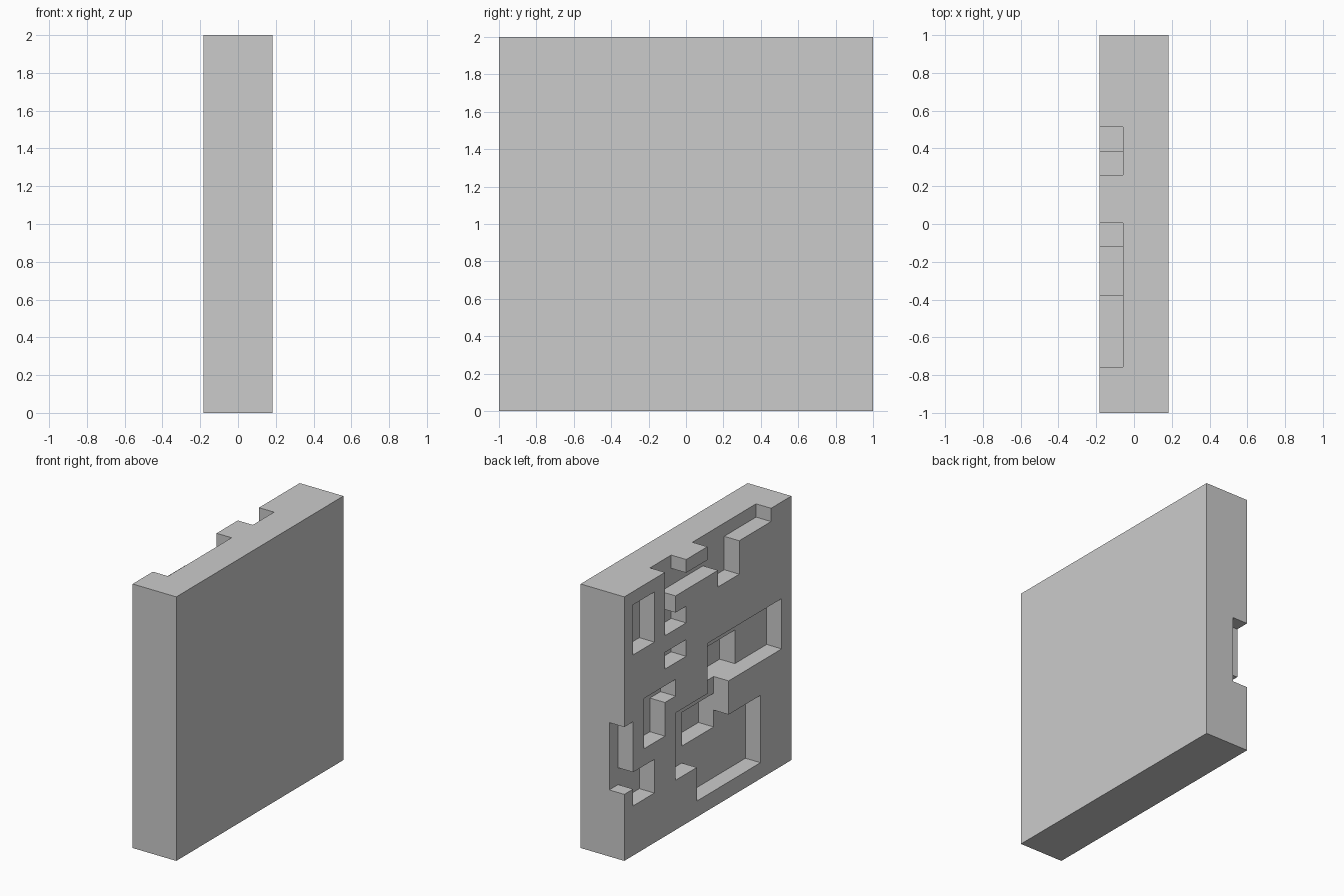
import bpy, bmesh, math

if "Cube" in bpy.data.objects:
    bpy.data.objects.remove(bpy.data.objects["Cube"])

# Depth layers: face, pit, deep pit, back of slab
XS = [-0.183, -0.057, 0.07, 0.183]
N = 8          # grid runs from -8 to 8 in both directions
STEP = 0.127


def clamp(v, lo, hi):
    return max(lo, min(hi, v))


def gy(k):     # column line -> y (columns run towards -y)
    if abs(k) == N:
        return -math.copysign(1.0, k)
    return clamp(0.005 - STEP * k, -1, 1)


def gz(j):     # row line -> z
    if abs(j) == N:
        return 1 + math.copysign(1.0, j)
    return clamp(1.014 - 0.0005 * abs(j) + STEP * j, 0, 2)


# Pit rectangles: column from/to, row from/to, depth level
PITS = [
    # branching channel along the top edge
    (-4, -2, 7, 8, 1), (0, 6, 7, 8, 1), (-4, 3, 6, 7, 1),
    (-4, -3, 5, 6, 1), (1, 3, 5, 6, 1), (-4, -2, 4, 5, 1),
    # separate small pits
    (-7, -5, 4, 7, 1), (-4, -2, 2, 3, 1),
    (-6, -3, 0, 1, 1), (-6, -4, -2, 0, 1),
    # channel open to the side edge
    (-8, -7, -3, 0, 1), (-8, -5, -4, -3, 1), (-7, -5, -5, -4, 1),
    # large pit with two deeper pockets
    (0, 7, -1, 2, 1), (-3, 2, -3, -1, 1), (-3, 5, -5, -3, 1), (-1, 5, -7, -5, 1),
    (1, 4, -1, 1, 2), (-1, 2, -4, -2, 2),
]

level = {(k, j): 0 for k in range(-N, N) for j in range(-N, N)}
for k0, k1, j0, j1, d in PITS:
    for k in range(k0, k1):
        for j in range(j0, j1):
            level[k, j] = d

bm = bmesh.new()
verts = {}


def vert(l, k, j):
    if (l, k, j) not in verts:
        verts[l, k, j] = bm.verts.new((XS[l], gy(k), gz(j)))
    return verts[l, k, j]


def quad(*corners):
    bm.faces.new([vert(*c) for c in corners])


def wall(a, b, p, q):
    """Step wall between two neighbouring levels along grid edge p-q."""
    for l in range(min(a, b), max(a, b)):
        quad((l, *p), (l, *q), (l + 1, *q), (l + 1, *p))


# Front and back cell faces, then the walls between cells and around the rim
for (k, j), d in level.items():
    for l in (d, 3):
        quad((l, k, j), (l, k + 1, j), (l, k + 1, j + 1), (l, k, j + 1))
for k in range(-N, N + 1):
    for j in range(-N, N + 1):
        here = level.get((k, j), 3)
        wall(here, level.get((k - 1, j), 3), (k, j), (k, j + 1))
        wall(here, level.get((k, j - 1), 3), (k, j), (k + 1, j))

# Merge coplanar cells into clean flat faces
bmesh.ops.recalc_face_normals(bm, faces=bm.faces)
bmesh.ops.dissolve_limit(bm, angle_limit=math.radians(1), verts=bm.verts, edges=bm.edges)
bmesh.ops.triangulate(bm, faces=[f for f in bm.faces if len(f.verts) > 4])

mesh = bpy.data.meshes.new("carved_slab")
bm.to_mesh(mesh)
bm.free()
bpy.context.collection.objects.link(bpy.data.objects.new("carved_slab", mesh))
